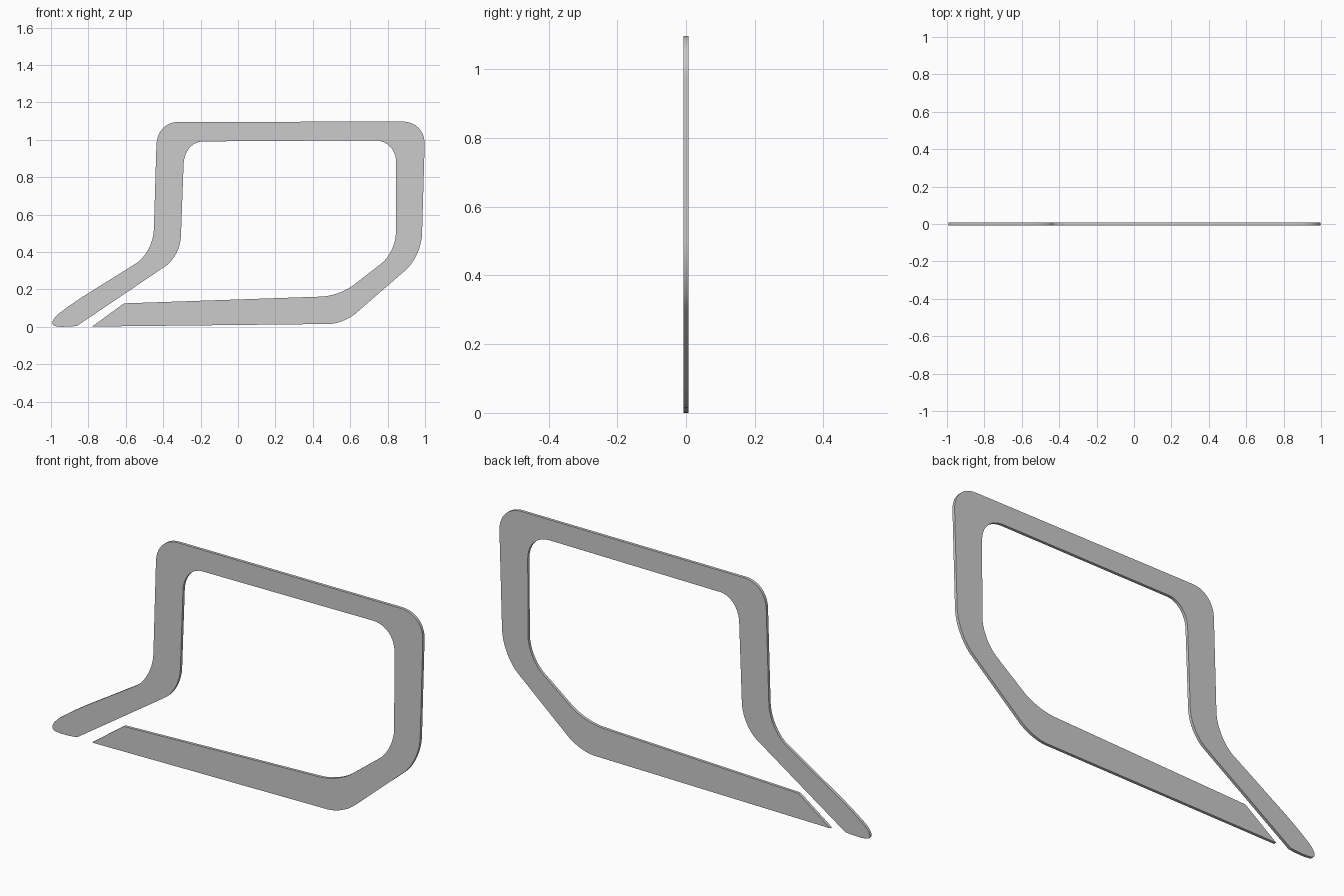
import bpy, bmesh
from mathutils import Vector

if "Cube" in bpy.data.objects:
    bpy.data.objects.remove(bpy.data.objects["Cube"])

HALF = 0.007   # half thickness of the flat band
STEPS = 10


def corner(a, c, b, k=0.58):
    """Rounded corner from a to b, pulled towards c."""
    a, c, b = Vector(a), Vector(c), Vector(b)
    h1, h2 = a.lerp(c, k), b.lerp(c, k)
    pts = []
    for i in range(STEPS + 1):
        t = i / STEPS
        s = 1 - t
        pts.append(a * s**3 + h1 * 3*s*s*t + h2 * 3*s*t*t + b * t**3)
    return pts


# Outer edge: left foot tip, neck, top, right side, base
outline = []
outline += corner((-0.86, 0.008), (-0.90, 0.002), (-0.95, 0.003))
outline += corner((-0.975, 0.006), (-1.025, 0.015), (-0.96, 0.072))
outline += corner((-0.91, 0.109), (-0.87, 0.138), (-0.82, 0.17))
outline += corner((-0.54, 0.345), (-0.455, 0.405), (-0.45, 0.52))
outline += corner((-0.436, 0.98), (-0.431, 1.098), (-0.32, 1.098))
outline += corner((0.88, 1.10), (1.0, 1.10), (0.998, 0.98))
outline += corner((0.984, 0.50), (0.98, 0.378), (0.895, 0.305))
outline += corner((0.63, 0.075), (0.57, 0.022), (0.49, 0.018))
# Cut end of the base
outline += [Vector((-0.78, 0.004)), Vector((-0.61, 0.128))]
# Inner edge
outline += corner((0.44, 0.164), (0.535, 0.166), (0.61, 0.22))
outline += corner((0.765, 0.34), (0.84, 0.398), (0.844, 0.50))
outline += corner((0.846, 0.88), (0.846, 1.0), (0.73, 1.0))
outline += corner((-0.19, 0.994), (-0.288, 0.99), (-0.291, 0.87))
outline += corner((-0.305, 0.49), (-0.308, 0.375), (-0.395, 0.322))

# Stand exactly on the ground
low = min(p.y for p in outline)

# Flat band: filled outline extruded through its thickness
bm = bmesh.new()
verts = [bm.verts.new((p.x, -HALF, p.y - low)) for p in outline]
bmesh.ops.remove_doubles(bm, verts=verts, dist=1e-5)
face = bm.faces.new([v for v in verts if v.is_valid])
ext = bmesh.ops.extrude_face_region(bm, geom=[face], use_keep_orig=True)
moved = [g for g in ext["geom"] if isinstance(g, bmesh.types.BMVert)]
bmesh.ops.translate(bm, verts=moved, vec=(0, 2 * HALF, 0))
bmesh.ops.triangulate(bm, faces=[f for f in bm.faces if len(f.verts) > 4])
bmesh.ops.recalc_face_normals(bm, faces=bm.faces)
mesh = bpy.data.meshes.new("outline_band")
bm.to_mesh(mesh)
bm.free()
obj = bpy.data.objects.new("outline_band", mesh)
bpy.context.collection.objects.link(obj)

bpy.context.view_layer.objects.active = obj
obj.select_set(True)
bpy.ops.object.shade_smooth_by_angle()
